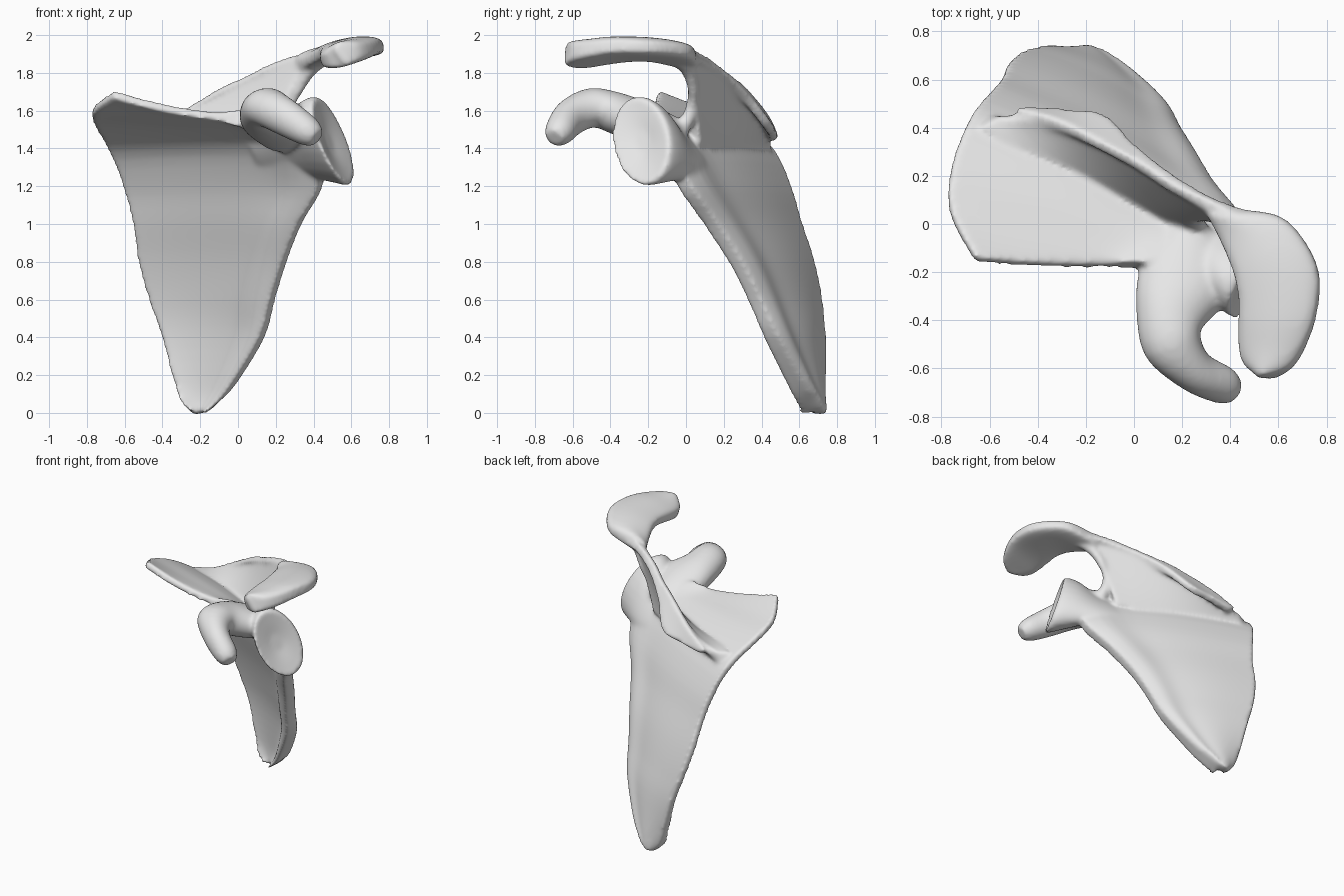
import bpy, bmesh, math
from mathutils import Vector as V

if "Cube" in bpy.data.objects:
    bpy.data.objects.remove(bpy.data.objects["Cube"])

bone = bpy.data.materials.new("pale_bone_grey")
bone.use_nodes = True
bone.diffuse_color = (0.8, 0.8, 0.8, 1)
bone.node_tree.nodes["Principled BSDF"].inputs["Base Color"].default_value = (0.8, 0.8, 0.8, 1)
parts = []


def spline(points, steps=4):
    """Smooth curve of vectors through the given points."""
    out = []
    for i in range(len(points) - 1):
        a, b, c, d = (points[min(max(i + k, 0), len(points) - 1)] for k in (-1, 0, 1, 2))
        for s in range(steps):
            t = s / steps
            out.append((2 * b + (c - a) * t + (2 * a - 5 * b + 4 * c - d) * t**2
                        + (3 * b - a - 3 * c + d) * t**3) / 2)
    return out + [points[-1].copy()]


def loft(name, rings):
    """Closed skin over a list of equal rings."""
    bm = bmesh.new()
    rows = [[bm.verts.new(p) for p in ring] for ring in rings]
    n = len(rows[0])
    for lo, hi in zip(rows, rows[1:]):
        for i in range(n):
            bm.faces.new((lo[i], lo[(i + 1) % n], hi[(i + 1) % n], hi[i]))
    bm.faces.new(rows[0])
    bm.faces.new(rows[-1])
    bmesh.ops.triangulate(bm, faces=[f for f in bm.faces if len(f.verts) > 4])
    bmesh.ops.recalc_face_normals(bm, faces=bm.faces)
    mesh = bpy.data.meshes.new(name)
    bm.to_mesh(mesh)
    bm.free()
    obj = bpy.data.objects.new(name, mesh)
    bpy.context.collection.objects.link(obj)
    parts.append(obj)


def sheet(name, edge_a, edge_b, thick, bulge=lambda s: 0, cols=12):
    """Plate between two edge curves; thick(t, s) is its half thickness, bulge(s) its bow."""
    a, b = (spline([V(p) for p in e]) for e in (edge_a, edge_b))
    rings = []
    for i in range(len(a)):
        j, k = max(i - 1, 0), min(i + 1, len(a) - 1)
        s = i / (len(a) - 1)
        front, back = [], []
        for c in range(cols + 1):
            t = c / cols
            along = a[k].lerp(b[k], t) - a[j].lerp(b[j], t)
            n = (b[i] - a[i]).cross(along).normalized()
            p = a[i].lerp(b[i], t) + n * bulge(s) * math.sin(math.pi * t)
            front.append(p + n * thick(t, s))
            back.append(p - n * thick(t, s))
        rings.append(front + back[::-1])
    loft(name, rings)


def ellipses(name, stations, sides=24):
    """Skin over ellipses given as centre, half width and half height vectors."""
    c, w, h = (spline([V(s[k]) for s in stations]) for k in range(3))
    angles = [2 * math.pi * i / sides for i in range(sides)]
    loft(name, [[c[i] + w[i] * math.cos(q) + h[i] * math.sin(q) for q in angles]
                for i in range(len(c))])


def sweep(name, path):
    """Horn along a path of (point, half width, half height)."""
    pts = [V(p[0]) for p in path]
    stations = []
    for i, (p, rw, rh) in enumerate(path):
        d = (pts[min(i + 1, len(pts) - 1)] - pts[max(i - 1, 0)]).normalized()
        side = d.cross(V((0, 0, 1))).normalized()
        stations.append((p, side * rw, side.cross(d) * rh))
    ellipses(name, stations)


# Broad triangular blade with a thick outer border, folding forward above the ridge
sheet("blade",
      [(-.24, .67, .0), (-.29, .69, .05), (-.33, .71, .16), (-.395, .72, .4), (-.465, .705, .6),
       (-.52, .665, .8), (-.55, .6, 1), (-.6, .54, 1.2), (-.68, .44, 1.4), (-.755, .25, 1.53),
       (-.765, .05, 1.61), (-.66, -.15, 1.69)],
      [(-.17, .66, .0), (-.11, .64, .05), (-.02, .58, .15), (.13, .45, .4), (.185, .36, .6),
       (.25, .26, .8), (.33, .13, 1), (.44, -.01, 1.2), (.42, -.11, 1.4), (.35, -.13, 1.48),
       (.25, -.15, 1.53), (.1, -.17, 1.56)],
      lambda t, s: .024 + .03 * math.exp(-((t - .9) / .12) ** 2) + .02 * max(0, 1 - 3 * s),
      bulge=lambda s: -.04 if s < .7 else -.04 + .25 * (s - .7), cols=20)

# Upright ridge on the back of the blade
sheet("spine_plate",
      [(-.62, .43, 1.42), (-.4, .32, 1.43), (-.2, .22, 1.42), (0, .12, 1.42),
       (.12, .06, 1.43), (.2, .02, 1.44)],
      [(-.55, .45, 1.45), (-.33, .43, 1.54), (-.12, .35, 1.66), (.1, .21, 1.78),
       (.27, .1, 1.86), (.36, .04, 1.88)],
      lambda t, s: .025 + .04 * (1 - t) ** 2)

# Rounded free edge of the ridge, curving from the shelf down to the neck
sweep("notch_rim", [
    ((.48, -.06, 1.9), .04, .04), ((.38, .01, 1.81), .035, .035), ((.31, .04, 1.7), .03, .03),
    ((.26, .02, 1.58), .035, .035), ((.28, -.06, 1.45), .05, .05)])

# Flared lip along the ridge
sheet("spine_crest",
      [(-.5, .46, 1.47), (-.32, .41, 1.58), (-.1, .3, 1.71), (.03, .23, 1.77),
       (.15, .15, 1.83), (.3, .08, 1.89), (.45, 0, 1.92)],
      [(-.45, .47, 1.44), (-.3, .46, 1.47), (-.12, .44, 1.51), (0, .32, 1.66),
       (.15, .2, 1.77), (.3, .1, 1.83), (.5, .03, 1.87)],
      lambda t, s: .025)

# Flat hooked shelf at the outer end of the ridge
sheet("shoulder_shelf",
      [(.31, .03, 1.84), (.36, -.07, 1.86), (.41, -.19, 1.89), (.435, -.3, 1.895),
       (.435, -.42, 1.88), (.44, -.52, 1.865), (.47, -.59, 1.865), (.53, -.63, 1.88)],
      [(.4, .06, 1.87), (.6, .035, 1.91), (.715, -.08, 1.93), (.77, -.22, 1.94),
       (.755, -.38, 1.945), (.71, -.51, 1.93), (.65, -.6, 1.915), (.57, -.64, 1.895)],
      lambda t, s: .02 + .02 * s + .03 * math.sin(math.pi * t) ** .5, bulge=lambda s: -.012)

# Neck and shallow socket
ellipses("socket", [
    ((.1, .1, 1.36), (.02, .02, 0), (-.03, -.05, .08)),
    ((.29, -.025, 1.4), (.035, .065, 0), (-.05, -.08, .15)),
    ((.42, -.155, 1.435), (.065, .135, 0), (-.08, -.045, .215)),
    ((.5, -.235, 1.44), (.075, .155, 0), (-.085, -.02, .235)),
    ((.5, -.24, 1.44), (.06, .12, 0), (-.065, -.015, .18)),
    ((.48, -.23, 1.44), (.02, .04, 0), (-.02, -.005, .06))])

# Curved horn reaching forward
sweep("front_horn", [
    ((.24, -.04, 1.46), .12, .09), ((.22, -.22, 1.53), .2, .11),
    ((.155, -.38, 1.59), .15, .11), ((.16, -.5, 1.615), .125, .105),
    ((.25, -.61, 1.565), .09, .1), ((.37, -.67, 1.49), .08, .08),
    ((.42, -.695, 1.455), .05, .05)])

# Fuse the parts into one smooth bone
bpy.ops.object.select_all(action='DESELECT')
for obj in parts:
    obj.select_set(True)
bpy.context.view_layer.objects.active = parts[0]
bpy.ops.object.join()
body = bpy.context.view_layer.objects.active
body.name = "shoulder_blade"
fuse = body.modifiers.new("fuse", 'REMESH')
fuse.mode = 'VOXEL'
fuse.voxel_size = .013
soften = body.modifiers.new("soften", 'SMOOTH')
soften.factor = .5
soften.iterations = 12
for m in ("fuse", "soften"):
    bpy.ops.object.modifier_apply(modifier=m)
body.data.materials.clear()
body.data.materials.append(bone)
bpy.ops.object.shade_smooth()
